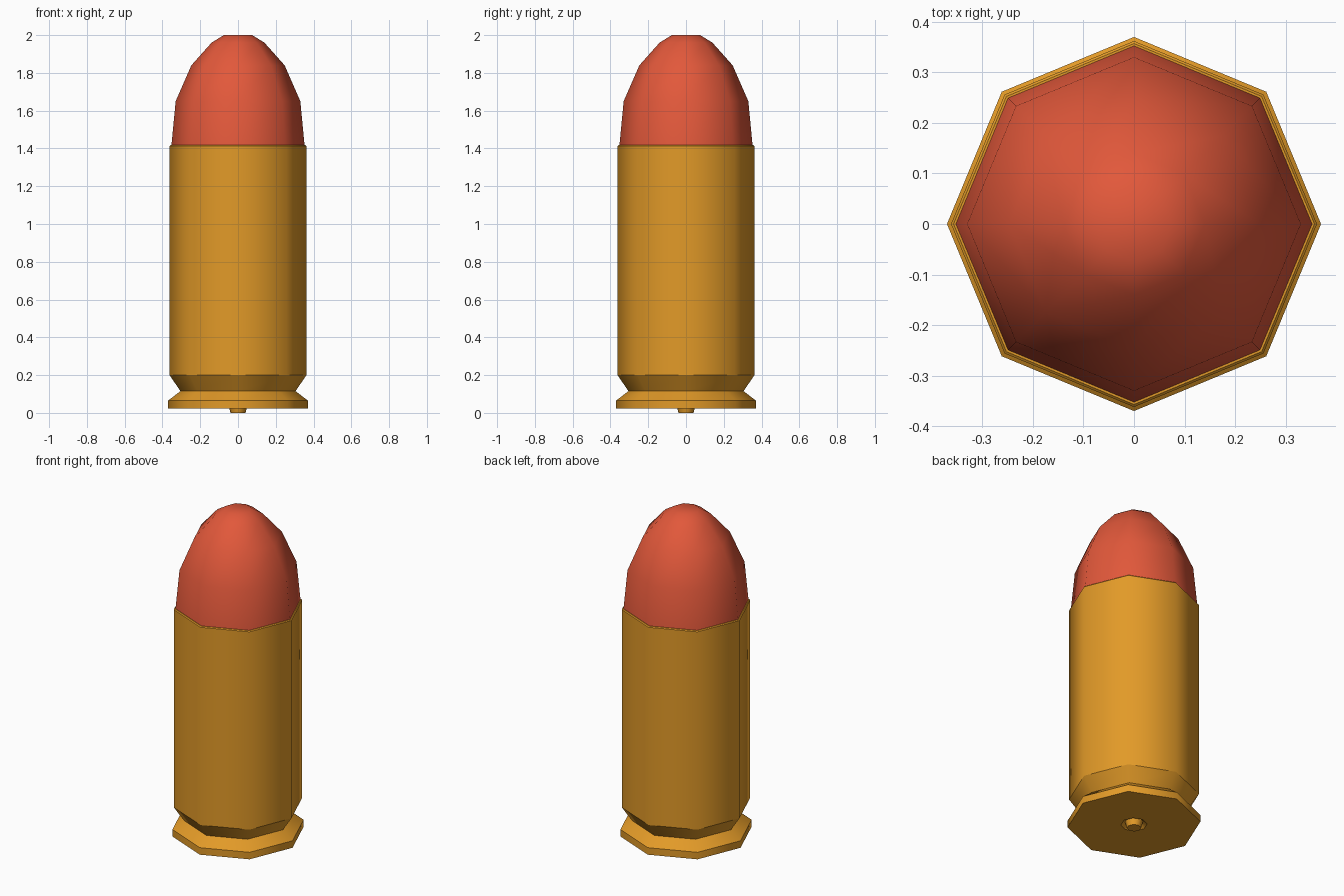
import bpy, bmesh, math

if "Cube" in bpy.data.objects:
    bpy.data.objects.remove(bpy.data.objects["Cube"])

SIDES = 8


def material(name, color):
    m = bpy.data.materials.new(name)
    m.diffuse_color = (*color, 1)
    m.use_nodes = True
    m.node_tree.nodes["Principled BSDF"].inputs["Base Color"].default_value = m.diffuse_color
    return m


def lathe(name, profile, mat, sharp):
    """Spin (radius, z, ) rings into a closed 8-sided solid; rings listed in sharp get hard edges."""
    bm = bmesh.new()
    rings = []
    for r, z in profile:
        rings.append([bm.verts.new((r * math.cos(2 * math.pi * i / SIDES),
                                    r * math.sin(2 * math.pi * i / SIDES), z))
                      for i in range(SIDES)])
    for a, b in zip(rings, rings[1:]):
        for i in range(SIDES):
            j = (i + 1) % SIDES
            bm.faces.new((a[i], a[j], b[j], b[i]))
    bm.faces.new(rings[0][::-1])
    bm.faces.new(rings[-1])
    bmesh.ops.recalc_face_normals(bm, faces=bm.faces)
    for f in bm.faces:
        f.smooth = True
    for k in sharp:
        for i in range(SIDES):
            bm.edges.get((rings[k][i], rings[k][(i + 1) % SIDES])).smooth = False
    mesh = bpy.data.meshes.new(name)
    bm.to_mesh(mesh)
    bm.free()
    mesh.materials.append(mat)
    obj = bpy.data.objects.new(name, mesh)
    bpy.context.collection.objects.link(obj)
    return obj


brass = material("brass orange", (0.76, 0.323, 0.021))
red = material("tip red", (0.76, 0.098, 0.043))

# Casing: raised primer, groove, flange, neck, body, lip
casing = [(0.04, 0.0), (0.05, 0.04), (0.073, 0.022), (0.37, 0.022), (0.37, 0.065),
          (0.305, 0.115), (0.362, 0.2), (0.362, 1.412), (0.357, 1.417), (0.345, 1.417)]
lathe("casing", casing, brass, range(len(casing)))

# Rounded tip with a small flat end
tip = [(0.353, 1.41), (0.33, 1.65), (0.247, 1.84), (0.14, 1.96), (0.075, 2.0)]
lathe("tip", tip, red, [0])
